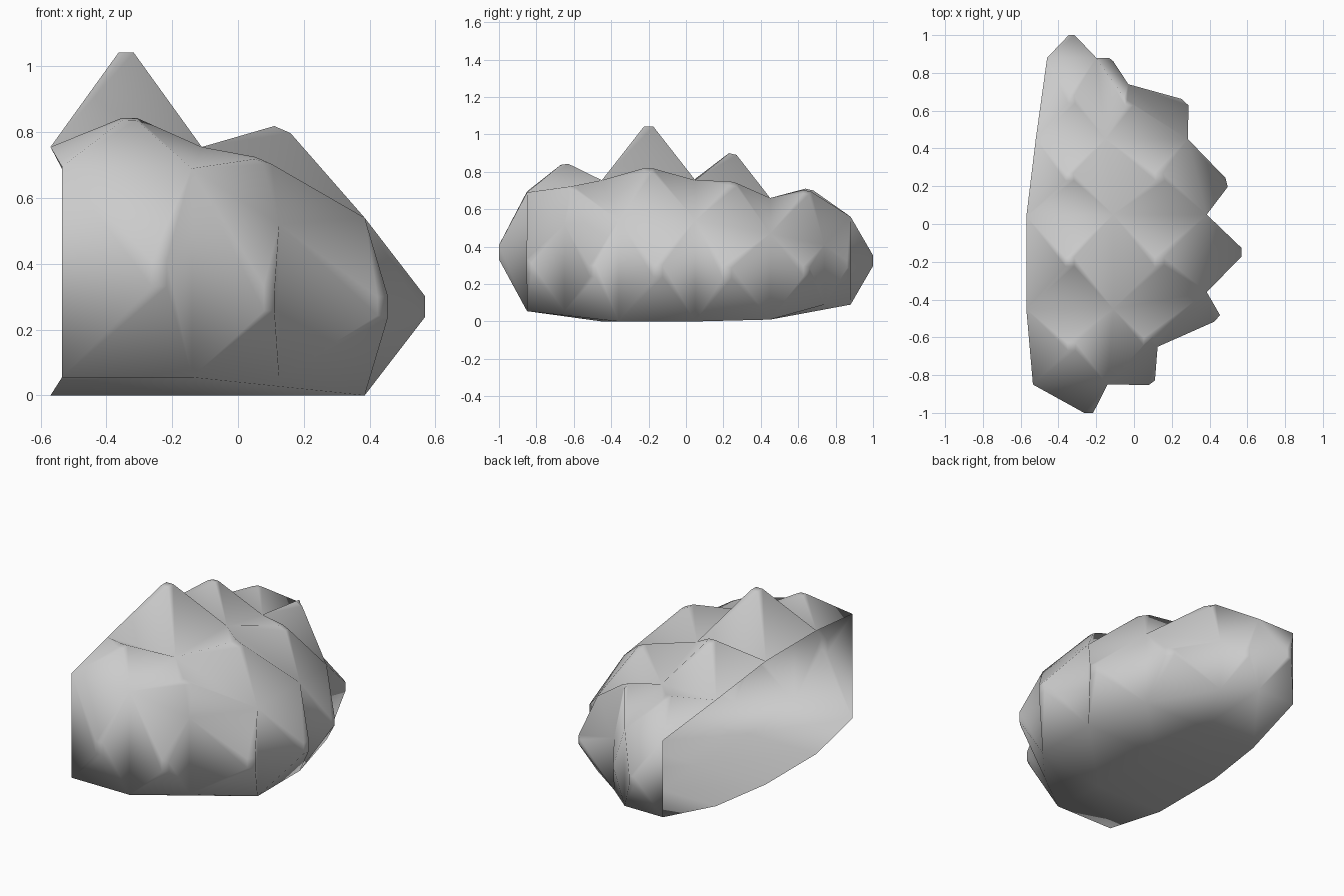
import bpy, bmesh, math
from mathutils import Vector

if "Cube" in bpy.data.objects:
    bpy.data.objects.remove(bpy.data.objects["Cube"])

# Cross sections from front to back: left, middle and right columns (x, y, top z)
left = [(-.535, -.85, .695), (-.57, -.45, .755), (-.57, .04, .755), (-.52, .45, .66), (-.46, .88, .56)]
mid = [(-.14, -.85, .69), (-.11, -.45, .755), (-.11, .05, .755), (-.15, .45, .66), (-.2, .88, .56)]
right = [(.125, -.65, .52), (.385, -.36, .54), (.385, .05, .54), (.285, .45, .47), (-.03, .74, .41)]
floor = [.055, 0, 0, .01, .09]

# Knob tips: two rows on top, then one row round the side from front to back
tips_left = [(-.33, -.65, .84), (-.34, -.2, 1.042), (-.34, .25, .895), (-.33, .66, .705)]
tips_mid = [(.07, -.615, .712), (.135, -.2, .808), (.135, .25, .735), (-.035, .645, .69)]
tips_side = [(-.24, -1, .37), (.095, -.84, .29), (.44, -.5, .27), (.568, -.15, .27),
             (.49, .22, .26), (.27, .645, .27), (-.12, .87, .31), (-.33, 1, .325)]

bm = bmesh.new()
top = [[bm.verts.new(p) for p in col] for col in (left, mid, right)]
bot = [[bm.verts.new((p[0], p[1], z)) for p, z in zip(col, floor)] for col in (left, mid, right)]


def knob(corners, tip, size):
    """Blunt pyramid raised from a four-sided cell."""
    centre = sum((v.co for v in corners), Vector()) / 4
    cap = [bm.verts.new(Vector(tip) + (v.co - centre) * size) for v in corners]
    bm.faces.new(cap)
    for i in range(4):
        j = (i + 1) % 4
        bm.faces.new((corners[i], corners[j], cap[j], cap[i]))


# Top knobs
for c, tips in enumerate((tips_left, tips_mid)):
    for j in range(4):
        knob((top[c][j], top[c + 1][j], top[c + 1][j + 1], top[c][j + 1]), tips[j], .1)

# Side knobs along the rim
path = [(0, 0), (1, 0)] + [(2, j) for j in range(5)] + [(1, 4), (0, 4)]
for (a, i), (b, j), tip in zip(path, path[1:], tips_side):
    knob((bot[a][i], bot[b][j], top[b][j], top[a][i]), tip, .12)

# Underside; the left side stays open
for j in range(4):
    for c in range(2):
        bm.faces.new((bot[c][j], bot[c][j + 1], bot[c + 1][j + 1], bot[c + 1][j]))

bmesh.ops.recalc_face_normals(bm, faces=bm.faces[:])

mesh = bpy.data.meshes.new("knobbly_shell")
bm.to_mesh(mesh)
bm.free()
shell = bpy.data.objects.new("knobbly_shell", mesh)
bpy.context.collection.objects.link(shell)
bpy.context.view_layer.objects.active = shell
shell.select_set(True)
bpy.ops.object.shade_smooth_by_angle(angle=math.radians(110))
